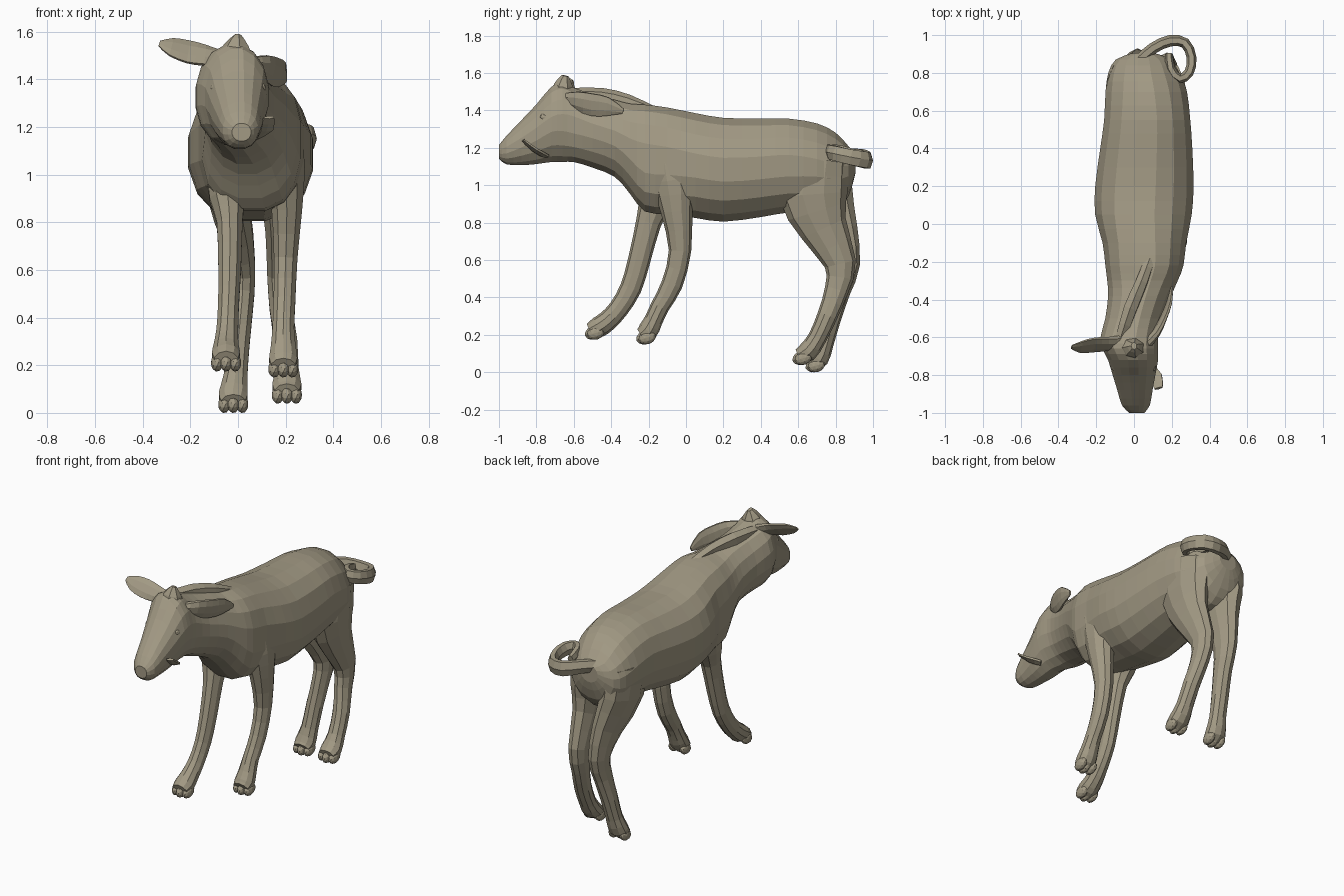
import bpy, bmesh, math
from mathutils import Vector, Matrix

hide = bpy.data.materials.new("hide")
hide.diffuse_color = (0.36, 0.32, 0.23, 1)


def finish(name, bm):
    bmesh.ops.recalc_face_normals(bm, faces=bm.faces)
    me = bpy.data.meshes.new(name)
    bm.to_mesh(me)
    bm.free()
    me.materials.append(hide)
    ob = bpy.data.objects.new(name, me)
    bpy.context.collection.objects.link(ob)
    return ob


def smooth_stations(st, k):
    """Catmull-Rom resampling of (x, y, z, a, b[, power]) stations."""
    out = []
    for i in range(len(st) - 1):
        p = [st[max(i - 1, 0)], st[i], st[i + 1], st[min(i + 2, len(st) - 1)]]
        for j in range(k):
            t = j / k
            out.append([0.5 * (2 * q1 + (q2 - q0) * t + (2*q0 - 5*q1 + 4*q2 - q3) * t*t
                               + (3*q1 - q0 - 3*q2 + q3) * t**3)
                        for q0, q1, q2, q3 in zip(*p)])
    out.append(list(st[-1]))
    return out


def loft(name, stations, ref=(1, 0, 0), sides=10, k=2, normal=None):
    """Skin rings along a path; a is the half size along ref, b across it."""
    st = smooth_stations(stations, k)
    pts = [Vector(s[:3]) for s in st]
    bm = bmesh.new()
    rings = []
    for i, s in enumerate(st):
        t = Vector(normal) if normal else pts[min(i + 1, len(st) - 1)] - pts[max(i - 1, 0)]
        t.normalize()
        side = Vector(ref)
        side = (side - t * side.dot(t)).normalized()
        up = t.cross(side)
        power = s[5] if len(s) > 5 else 2.0
        ring = []
        for n in range(sides):
            ang = 2 * math.pi * (n + 0.5) / sides
            c, d = math.cos(ang), math.sin(ang)
            c = math.copysign(abs(c) ** (2 / power), c)
            d = math.copysign(abs(d) ** (2 / power), d)
            ring.append(bm.verts.new(pts[i] + side * s[3] * c + up * s[4] * d))
        rings.append(ring)
    for r, q in zip(rings, rings[1:]):
        for n in range(sides):
            m = (n + 1) % sides
            bm.faces.new((r[n], r[m], q[m], q[n]))
    bm.faces.new(rings[0])
    bm.faces.new(rings[-1])
    return finish(name, bm)


def blob(name, loc, size, tilt=0):
    bm = bmesh.new()
    mat = (Matrix.Translation(loc) @ Matrix.Rotation(tilt, 4, 'X')
           @ Matrix.Diagonal((*size, 1)))
    bmesh.ops.create_icosphere(bm, subdivisions=2, radius=1, matrix=mat)
    return finish(name, bm)


# Torso, neck and head in one skin: y, centre x, half width, bottom z, top z, squareness
profile = [
    (0.905, 0.05, 0.06, 1.06, 1.17, 2), (0.87, 0.05, 0.15, 0.94, 1.21, 2),
    (0.80, 0.055, 0.195, 0.86, 1.285, 1.9), (0.70, 0.065, 0.22, 0.85, 1.335, 2),
    (0.55, 0.07, 0.232, 0.85, 1.36, 2.2), (0.40, 0.065, 0.248, 0.825, 1.36, 2.2),
    (0.20, 0.055, 0.265, 0.80, 1.365, 2.2), (0.05, 0.05, 0.26, 0.82, 1.39, 2.2),
    (-0.10, 0.055, 0.225, 0.84, 1.42, 2.4), (-0.22, 0.055, 0.21, 0.855, 1.435, 2.5),
    (-0.30, 0.045, 0.19, 0.95, 1.44, 2.2), (-0.38, 0.03, 0.17, 1.04, 1.46, 2),
    (-0.50, 0.0, 0.155, 1.09, 1.49, 2), (-0.60, -0.025, 0.155, 1.12, 1.525, 2.2),
    (-0.66, -0.02, 0.15, 1.12, 1.55, 2.1), (-0.72, -0.005, 0.135, 1.12, 1.53, 2),
    (-0.80, 0.0, 0.115, 1.11, 1.435, 2.1), (-0.88, 0.005, 0.095, 1.105, 1.35, 2.1),
    (-0.96, 0.01, 0.075, 1.11, 1.265, 2.2), (-1.0, 0.015, 0.04, 1.14, 1.215, 2.2)]
loft("body_and_head",
     [(x, y, (lo + hi) / 2, w, (hi - lo) / 2, p) for y, x, w, lo, hi, p in profile],
     sides=16, normal=(0, 1, 0))

# Fold running from the withers to the ear
loft("neck_fold", [
    (0.09, -0.17, 1.40, 0.03, 0.02), (0.04, -0.31, 1.445, 0.035, 0.04),
    (-0.02, -0.45, 1.475, 0.04, 0.045), (-0.07, -0.60, 1.48, 0.03, 0.04)], sides=6)

# Legs
loft("front_leg_left", [
    (-0.05, -0.12, 1.05, 0.09, 0.11), (-0.045, -0.165, 0.90, 0.078, 0.09),
    (-0.035, -0.20, 0.80, 0.057, 0.068), (-0.035, -0.25, 0.60, 0.05, 0.06),
    (-0.04, -0.295, 0.45, 0.046, 0.058), (-0.045, -0.36, 0.34, 0.048, 0.054),
    (-0.05, -0.42, 0.275, 0.055, 0.055), (-0.05, -0.47, 0.24, 0.062, 0.056),
    (-0.05, -0.515, 0.22, 0.052, 0.042)])
loft("front_leg_right", [
    (0.18, -0.09, 1.17, 0.095, 0.11), (0.195, -0.065, 1.02, 0.09, 0.115),
    (0.205, -0.05, 0.86, 0.068, 0.085), (0.20, -0.032, 0.65, 0.052, 0.06),
    (0.195, -0.075, 0.47, 0.048, 0.057), (0.19, -0.14, 0.35, 0.048, 0.05),
    (0.19, -0.175, 0.275, 0.055, 0.05), (0.19, -0.205, 0.22, 0.062, 0.055),
    (0.19, -0.24, 0.195, 0.052, 0.04)])
hind = [
    (0.175, 0.70, 1.14, 0.10, 0.17), (0.18, 0.68, 0.95, 0.092, 0.185),
    (0.18, 0.735, 0.77, 0.068, 0.13), (0.175, 0.825, 0.58, 0.055, 0.085),
    (0.18, 0.805, 0.44, 0.05, 0.064), (0.20, 0.755, 0.30, 0.051, 0.054),
    (0.205, 0.70, 0.18, 0.052, 0.05), (0.205, 0.65, 0.11, 0.064, 0.054),
    (0.205, 0.60, 0.085, 0.053, 0.04)]
loft("hind_leg_right", hind)
left_x = (-0.05, -0.045, 0.0, 0.02, 0.015, 0.0, -0.01, -0.02, -0.02)
shift = (0.0, 0.03, 0.06, 0.02, 0.01, 0.02, 0.04, 0.06, 0.07)
loft("hind_leg_left", [(x, s[1] + d, s[2] - 0.6 * d, s[3], s[4])
                       for x, d, s in zip(left_x, shift, hind)])

# Toes, three to a foot
for foot, x, y, z in (("front_left", -0.05, -0.495, 0.21), ("front_right", 0.19, -0.22, 0.185),
                      ("hind_right", 0.205, 0.615, 0.075), ("hind_left", -0.02, 0.685, 0.036)):
    for i in (-1, 0, 1):
        blob(f"{foot}_toe", (x + i * 0.038, y + abs(i) * 0.012, z), (0.026, 0.048, 0.036), 0.3)

# Ears: one held out sideways, one laid back
loft("ear_left", [
    (-0.06, -0.62, 1.48, 0.04, 0.03), (-0.14, -0.635, 1.50, 0.055, 0.02),
    (-0.21, -0.64, 1.515, 0.062, 0.014), (-0.28, -0.65, 1.535, 0.05, 0.011),
    (-0.33, -0.65, 1.55, 0.015, 0.006)], ref=(0, 0.6, 0.8), sides=8)
loft("ear_right", [
    (0.06, -0.64, 1.46, 0.035, 0.03), (0.115, -0.58, 1.45, 0.055, 0.022),
    (0.155, -0.50, 1.43, 0.065, 0.016), (0.185, -0.42, 1.42, 0.055, 0.013),
    (0.20, -0.335, 1.395, 0.014, 0.006)], ref=(0.2, 0, 1), sides=8)

# Tuft between the ears
loft("head_tuft", [
    (-0.01, -0.66, 1.47, 0.085, 0.075), (-0.005, -0.655, 1.54, 0.055, 0.05),
    (0.0, -0.645, 1.585, 0.015, 0.02)], sides=7)

# Flat curled tail
loft("tail", [
    (0.03, 0.87, 1.16, 0.04, 0.03), (0.10, 0.93, 1.155, 0.045, 0.03),
    (0.19, 0.97, 1.135, 0.05, 0.03), (0.27, 0.958, 1.135, 0.05, 0.028),
    (0.305, 0.88, 1.15, 0.047, 0.026), (0.29, 0.80, 1.17, 0.045, 0.026),
    (0.24, 0.77, 1.18, 0.042, 0.026), (0.195, 0.82, 1.18, 0.04, 0.025),
    (0.185, 0.90, 1.165, 0.03, 0.02)], ref=(0, 0, 1), sides=6)

# Lip flap at the side of the mouth
loft("lip_flap", [
    (0.07, -0.75, 1.155, 0.03, 0.012), (0.115, -0.81, 1.19, 0.04, 0.012),
    (0.13, -0.87, 1.24, 0.025, 0.008)], ref=(1, 0, 0.3), sides=6)

# Eyes and nostrils
for s in (-1, 1):
    blob("eye", (s * 0.102, -0.755, 1.36), (0.016, 0.028, 0.02), -0.6)
    blob("nostril", (0.012 + s * 0.042, -0.972, 1.195), (0.016, 0.014, 0.018))
